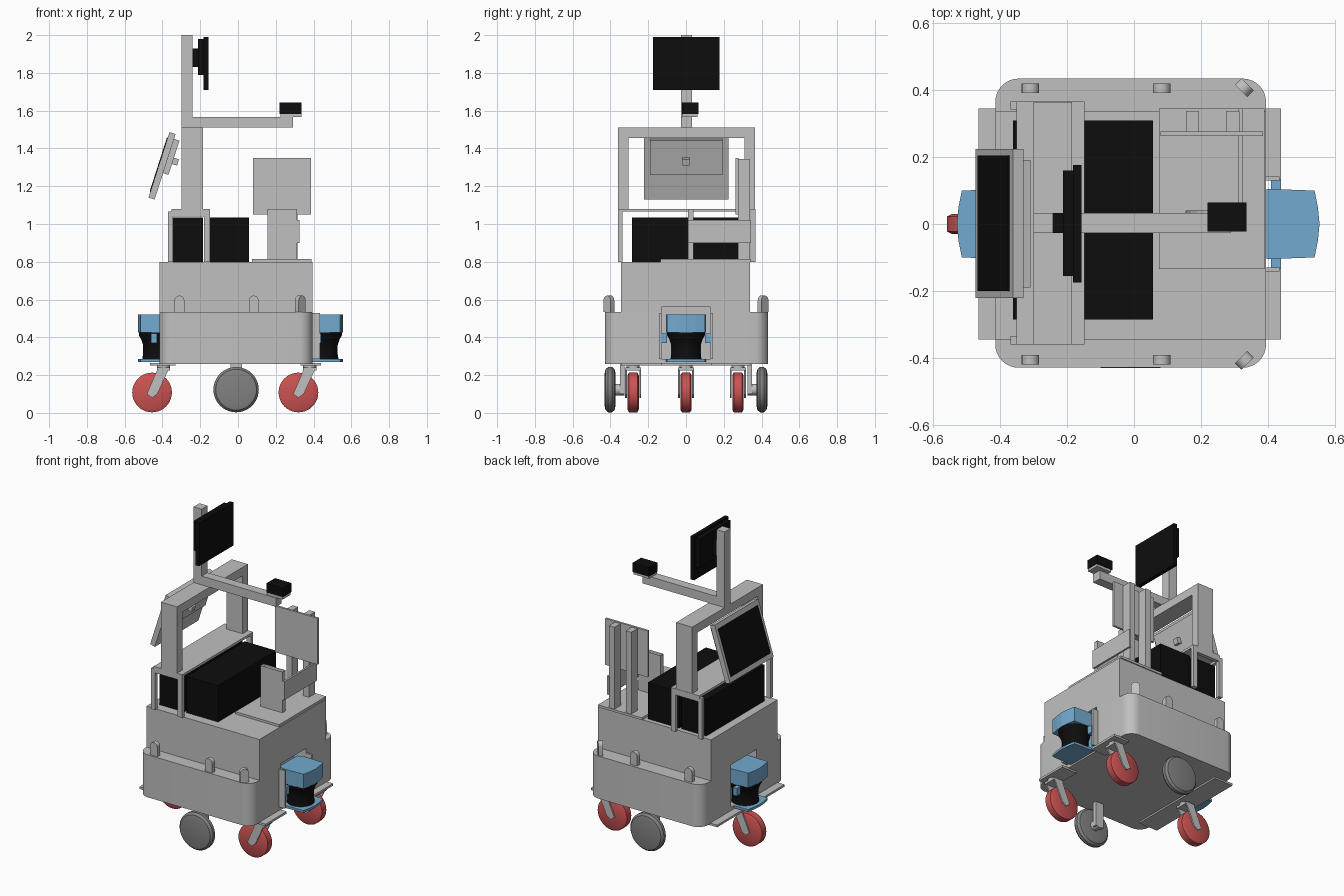
import bpy, bmesh, math
from mathutils import Matrix, Vector

if "Cube" in bpy.data.objects:
    bpy.data.objects.remove(bpy.data.objects["Cube"])


def mat(name, c):
    m = bpy.data.materials.new(name)
    m.diffuse_color = (*c, 1)
    m.use_nodes = True
    m.node_tree.nodes["Principled BSDF"].inputs["Base Color"].default_value = m.diffuse_color
    return m


GREY = mat("light_grey", (0.53, 0.53, 0.53))
TYRE = mat("dark_grey", (0.22, 0.22, 0.22))
BLACK = mat("black", (0.004, 0.004, 0.004))
RED = mat("red", (0.60, 0.085, 0.085))
BLUE = mat("blue", (0.17, 0.40, 0.62))


def finish(bm, name, m, smooth=False):
    bmesh.ops.recalc_face_normals(bm, faces=bm.faces[:])
    me = bpy.data.meshes.new(name)
    bm.to_mesh(me)
    bm.free()
    me.materials.append(m)
    ob = bpy.data.objects.new(name, me)
    bpy.context.collection.objects.link(ob)
    if smooth:
        bpy.ops.object.select_all(action='DESELECT')
        ob.select_set(True)
        bpy.context.view_layer.objects.active = ob
        bpy.ops.object.shade_smooth_by_angle(angle=math.radians(35))
    return ob


def box(name, x, y, z, m=GREY, xf=None):
    """Box from (min, max) pairs, optionally transformed."""
    bm = bmesh.new()
    size = [b - a for a, b in (x, y, z)]
    mid = [(a + b) / 2 for a, b in (x, y, z)]
    bmesh.ops.create_cube(bm, size=1, matrix=Matrix.Translation(mid) @ Matrix.Diagonal((*size, 1)))
    if xf:
        bm.transform(xf)
    return finish(bm, name, m)


def prism(name, pts, lo, hi, m=GREY, axis='z', xf=None, smooth=False):
    """Extrude a 2D outline: (x, y) along z, or (x, z) along y."""
    bm = bmesh.new()
    put = (lambda a, b, c: (a, b, c)) if axis == 'z' else (lambda a, b, c: (a, c, b))
    f = bm.faces.new([bm.verts.new(put(a, b, lo)) for a, b in pts])
    r = bmesh.ops.extrude_face_region(bm, geom=[f])
    vs = [v for v in r['geom'] if isinstance(v, bmesh.types.BMVert)]
    bmesh.ops.translate(bm, verts=vs, vec=put(0, 0, hi - lo))
    if xf:
        bm.transform(xf)
    return finish(bm, name, m, smooth)


def lathe(name, prof, loc, m, axis='z', n=40):
    """Revolve (radius, height) pairs about an axis."""
    bm = bmesh.new()
    rings = [[bm.verts.new((r * math.cos(2 * math.pi * i / n), r * math.sin(2 * math.pi * i / n), h))
              for i in range(n)] for r, h in prof]
    for a, b in zip(rings, rings[1:]):
        for i in range(n):
            bm.faces.new((a[i], a[(i + 1) % n], b[(i + 1) % n], b[i]))
    bm.faces.new(rings[0])
    bm.faces.new(rings[-1])
    if axis == 'y':
        bm.transform(Matrix.Rotation(math.pi / 2, 4, 'X'))
    bm.transform(Matrix.Translation(loc))
    return finish(bm, name, m, True)


def arc(cx, cy, r, a0, a1, n=8):
    return [(cx + r * math.cos(math.radians(a0 + (a1 - a0) * i / n)),
             cy + r * math.sin(math.radians(a0 + (a1 - a0) * i / n))) for i in range(n + 1)]


def cut(ob, cutter):
    md = ob.modifiers.new("recess", 'BOOLEAN')
    md.operation = 'DIFFERENCE'
    md.solver = 'EXACT'
    md.object = cutter
    bpy.context.view_layer.objects.active = ob
    bpy.ops.object.modifier_apply(modifier=md.name)


# Base: rounded lower skirt and upper cabinet, with a scanner recess at each end
r = 0.07
skirt = prism("lower_body", arc(.325, .365, r, 0, 90) + arc(-.345, .365, r, 90, 180)
              + arc(-.345, -.36, r, 180, 270) + arc(.325, -.36, r, 270, 360), .26, .535, smooth=True)
cabinet = box("upper_body", (-.415, .395), (-.345, .338), (.535, .80))
for x in ((.31, .5), (-.52, -.33)):
    c = box("recess_cutter", x, (-.13, .13), (.285, .56))
    c.hide_render = True
    cut(skirt, c)
    cut(cabinet, c)
    bpy.data.objects.remove(c)

# Ultrasonic sensor tabs standing on the skirt
tab = [(-.026, 0), (.026, 0)] + arc(0, .06, .026, 0, 180, 10)
for s in (-1, 1):
    for x, y, a in ((-.31, .406, 0), (.083, .406, 0), (.33, .408, -45 * s)):
        xf = Matrix.Translation((x, s * y, .535)) @ Matrix.Rotation(math.radians(a), 4, 'Z')
        prism("sensor_tab", tab, -.014, .014, GREY, 'y', xf, True)

# Laser scanners at both ends
for s, face, cx in ((1, .395, .45), (-1, -.415, -.425)):
    front = [(cx + s * (x - .45), y) for x, y in
             ((.36, -.09), (.40, -.105), (.54, -.1), (.55, -.05), (.555, 0), (.55, .05), (.54, .1), (.40, .105), (.36, .09))]
    prism("scanner_cap", front, .425, .52, BLUE)
    prism("scanner_base", front, .27, .285, BLUE)
    lathe("scanner_window", [(.082, .285), (.078, .31), (.078, .36), (.088, .39), (.1, .41), (.1, .425)], (cx, 0, 0), BLACK)
    box("scanner_back", sorted((cx - s * .09, cx - s * .06)), (-.08, .08), (.285, .425), BLUE)
    for t in (-1, 1):
        box("scanner_pivot", sorted((face + s * .015, face + s * .045)), sorted((t * .1, t * .135)), (.37, .42), BLUE)
        if s > 0:
            box("recess_cheek", (.39, .435), sorted((t * .13, t * .142)), (.285, .53))
for y in ((-.345, -.13), (.135, .345)):
    box("caster_shelf_right", (.33, .44), y, (.25, .264))
box("caster_shelf_left", (-.465, -.33), (-.345, .345), (.25, .264))

# Drive wheels with axle brackets
for s in (-1, 1):
    lathe("drive_wheel", [(.085, -.029), (.108, -.024), (.12, -.01), (.12, .01), (.108, .024), (.085, .029)],
          (-.01, s * .402, .123), TYRE, 'y')
    lathe("wheel_hub", [(.03, -.03), (.03, .03)], (-.01, s * .355, .123), GREY, 'y', 20)
    box("wheel_bracket", (-.04, .02), sorted((s * .325, s * .35)), (.1, .26))

# Trailing casters: one at the back, two at the front
for x, y in ((-.455, 0), (.32, -.28), (.32, .275)):
    lathe("caster_wheel", [(.09, -.03), (.105, -.022), (.105, .022), (.09, .03)], (x, y, .108), RED, 'y')
    leg = [(x - .028, .1), (x, .08), (x + .028, .1), (x + .09, .235), (x + .03, .235)]
    for s in (-1, 1):
        prism("caster_fork", leg, y + s * .033, y + s * .042, GREY, 'y')
    box("caster_crown", (x + .025, x + .095), (y - .042, y + .042), (.225, .24))
    lathe("caster_swivel", [(.035, .238), (.035, .251)], (x + .06, y, 0), GREY, n=20)

# Equipment boxes and the frame around the left one
box("battery_box", (-.362, -.185), (-.285, .31), (.80, 1.035), BLACK)
box("computer_box", (-.17, .057), (-.285, .31), (.80, 1.035), BLACK)
for y in ((-.36, -.335), (.342, .367)):
    for x in ((-.37, -.343), (-.18, -.148)):
        box("frame_post", x, y, (.80, 1.065))
    box("frame_rail", (-.343, -.18), y, (1.04, 1.065))
box("frame_top", (-.352, -.148), (-.36, .367), (1.065, 1.08))

# Arch, mast and camera arm
for y in ((-.36, -.305), (.31, .365)):
    box("arch_post", (-.30, -.185), y, (1.08, 1.455))
box("arch_beam", (-.30, -.185), (-.36, .365), (1.455, 1.51))
box("mast", (-.30, -.242), (-.027, .033), (1.51, 2.0))
box("camera_arm", (-.242, .29), (-.027, .033), (1.51, 1.567))
box("camera_mount", (.225, .335), (-.022, .06), (1.567, 1.583))
box("camera", (.22, .337), (-.022, .065), (1.583, 1.642), BLACK)

# Monitor on the mast
box("monitor_mount", (-.242, -.21), (-.027, .033), (1.83, 1.93), BLACK)
box("monitor_back", (-.212, -.182), (-.155, .16), (1.79, 1.98), BLACK)
box("monitor_screen", (-.182, -.157), (-.175, .177), (1.71, 1.99), BLACK)

# Tilted touch screen behind the arch
tilt = Matrix.Translation((-.402, 0, 1.308)) @ Matrix.Rotation(.31, 4, 'Y')
box("touch_panel", (-.017, .017), (-.222, .225), (-.182, .182), GREY, tilt)
box("touch_screen", (-.021, -.017), (-.2, .205), (-.15, .15), BLACK, tilt)
box("touch_backing", (.017, .047), (-.19, .192), (-.035, .155), GREY, tilt)
box("touch_knob", (.047, .075), (-.018, .018), (.025, .06), GREY, tilt)

# Stand on the right: base, curved guard, posts and back panel
box("stand_base", (.075, .39), (-.135, .345), (.80, .815))
prism("stand_guard", [(.155, .815), (.312, .815), (.312, 1.08)] + arc(.2335, 1.14, .1, -37, -143) + [(.155, 1.08)],
      .01, .04, GREY, 'y')
box("stand_side", (.312, .325), (.01, .345), (.90, 1.02))
for x in ((.155, .195), (.275, .315)):
    box("stand_post", x, (.275, .338), (.815, 1.345))
box("stand_panel", (.08, .386), (.263, .277), (1.05, 1.35))
